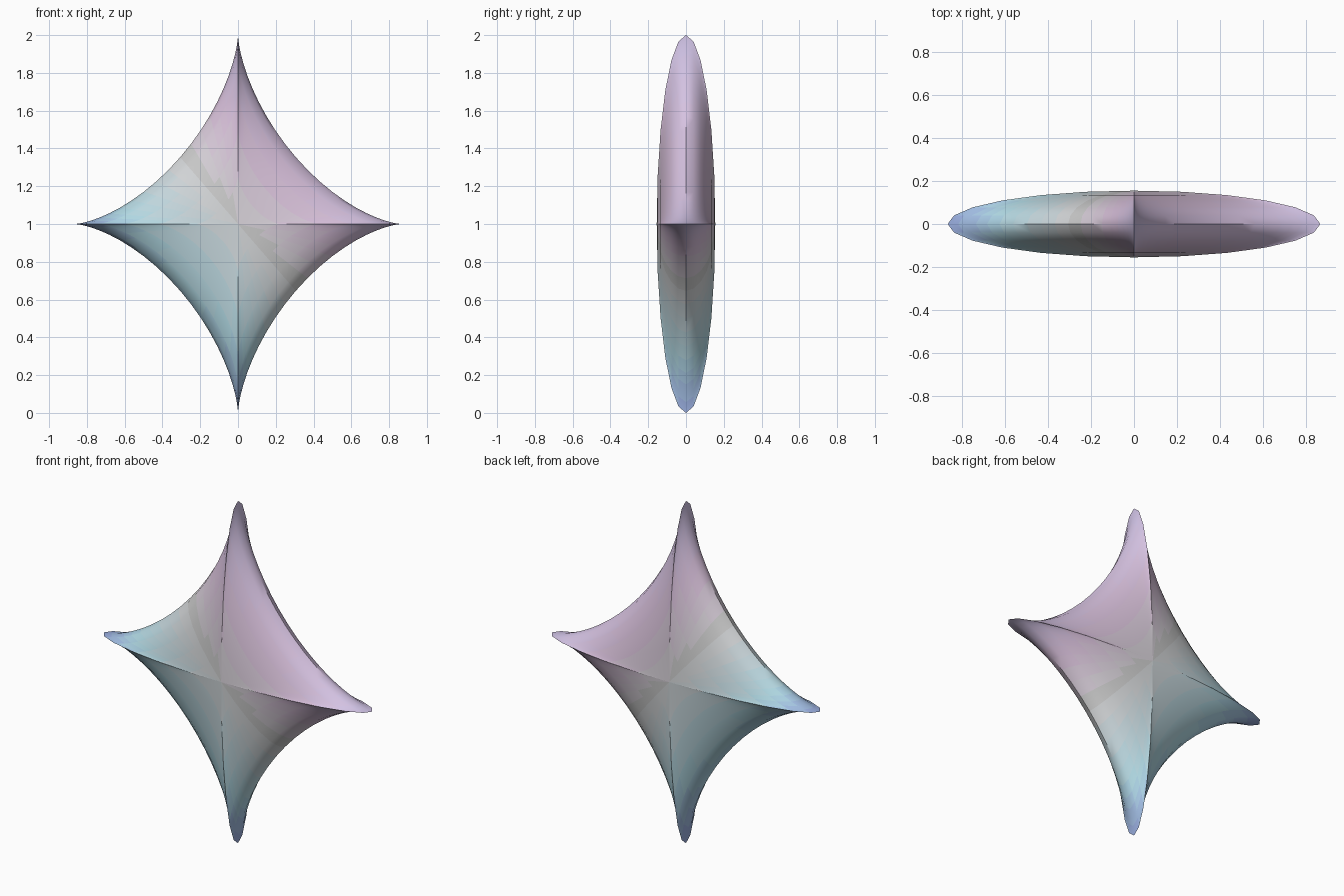
import bpy, bmesh, math

if "Cube" in bpy.data.objects:
    bpy.data.objects.remove(bpy.data.objects["Cube"])

A, B, C = 0.866, 0.155, 1.0      # half width, half depth, half height
NU, NV = 96, 12                  # steps around the star, steps from front to back
STOPS = [(-1.0, (0.30, 0.38, 0.72)), (-0.65, (0.42, 0.68, 0.76)), (0.0, (0.68, 0.68, 0.69)),
         (0.5, (0.70, 0.53, 0.71)), (1.0, (0.63, 0.55, 0.80))]
BANDS = 24


def gradient(s):
    for (s0, c0), (s1, c1) in zip(STOPS, STOPS[1:]):
        if s <= s1:
            t = (s - s0) / (s1 - s0)
            return [p + (q - p) * t for p, q in zip(c0, c1)] + [1.0]
    return [*STOPS[-1][1], 1.0]


def cube(v):
    return v ** 3


# Astroid outline, shrunk towards the front and back poles along an ellipse
bm = bmesh.new()
rings = []
for j in range(1, NV):
    v = -math.pi / 2 + math.pi * j / NV
    r, y = math.cos(v), B * math.sin(v)
    ring = []
    for i in range(NU):
        u = 2 * math.pi * i / NU
        ring.append(bm.verts.new((A * r * cube(math.cos(u)), y, C + C * r * cube(math.sin(u)))))
    rings.append(ring)
front = bm.verts.new((0, -B, C))
back = bm.verts.new((0, B, C))
for i in range(NU):
    k = (i + 1) % NU
    bm.faces.new((front, rings[0][i], rings[0][k]))
    bm.faces.new((back, rings[-1][k], rings[-1][i]))
    for lo, hi in zip(rings, rings[1:]):
        bm.faces.new((lo[i], hi[i], hi[k], lo[k]))
bmesh.ops.recalc_face_normals(bm, faces=bm.faces)

# Diagonal colour bands from blue at lower left to lavender at upper right
for f in bm.faces:
    p = f.calc_center_median()
    s = p.x / A + (p.z - C) / C
    f.material_index = max(0, min(BANDS - 1, int((s + 1) / 2 * BANDS)))

mesh = bpy.data.meshes.new("star_body")
bm.to_mesh(mesh)
bm.free()
for b in range(BANDS):
    mat = bpy.data.materials.new(f"star_shade_{b}")
    mat.diffuse_color = gradient(-1 + 2 * (b + 0.5) / BANDS)
    mat.use_nodes = True
    mat.node_tree.nodes["Principled BSDF"].inputs["Base Color"].default_value = mat.diffuse_color
    mesh.materials.append(mat)
star = bpy.data.objects.new("star_body", mesh)
bpy.context.collection.objects.link(star)

# Smooth shading with crisp cusp ridges
bpy.context.view_layer.objects.active = star
star.select_set(True)
bpy.ops.object.shade_smooth_by_angle(angle=math.radians(40))
